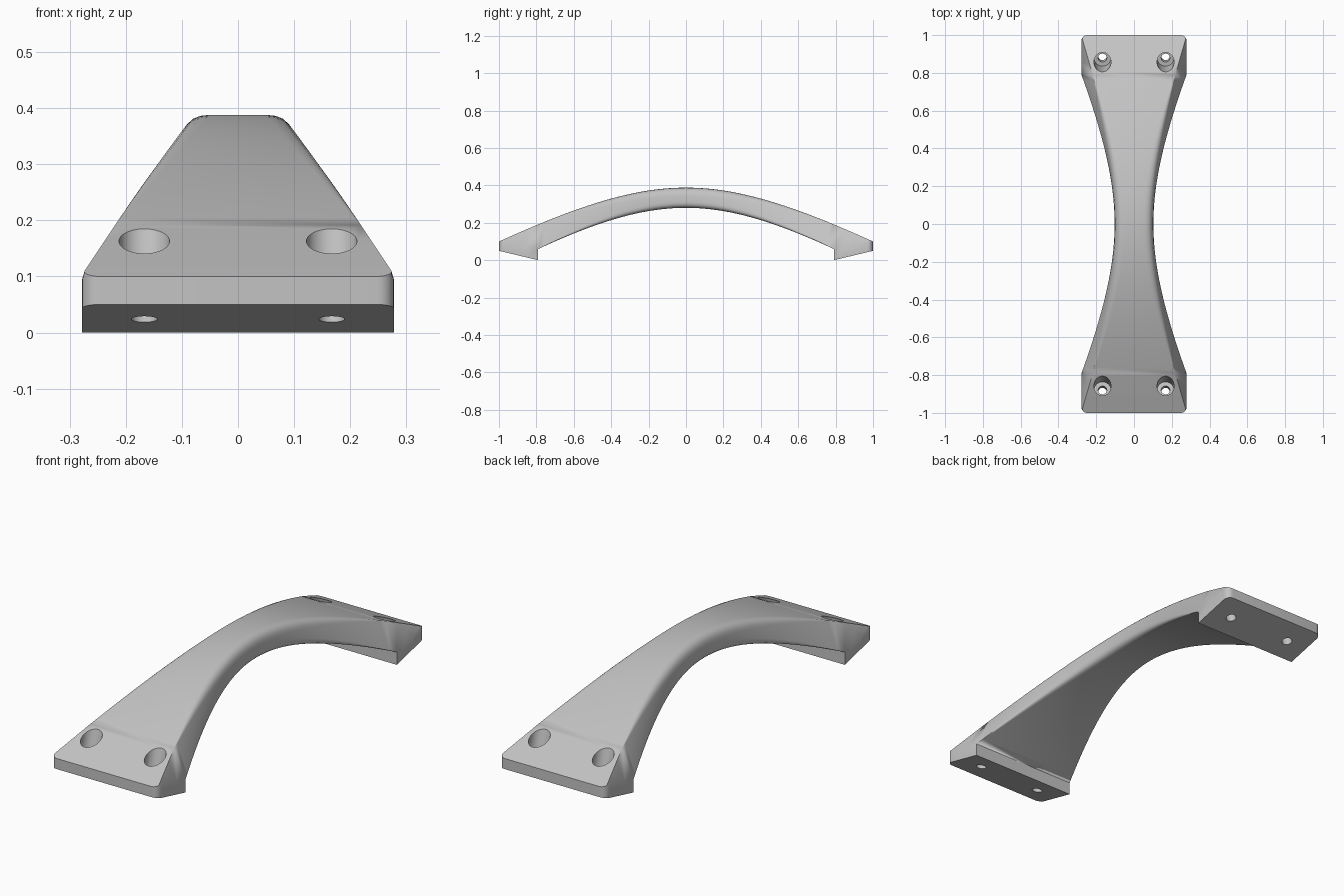
import bpy
import bmesh
from math import sqrt, sin, cos, pi, atan2
from mathutils import Matrix, Vector

cube = bpy.data.objects.get("Cube")
if cube:
    bpy.data.objects.remove(cube)

FOOT_Y = 0.79      # inner wall of each foot
FOOT_W = 0.278     # half width of the feet
FOOT_RISE = 0.05   # foot sole rises this much outwards
CORNER = 0.03      # rounding of the outer foot corners
STEPS = 6          # points in each rounded edge

grey = bpy.data.materials.new("plain_grey")
grey.use_nodes = True
colour = (0.55, 0.55, 0.55, 1)
grey.diffuse_color = colour
grey.node_tree.nodes["Principled BSDF"].inputs["Base Color"].default_value = colour


def bow(y, start, end, reach, soft):
    """Hyperbolic curve from start at y = 0 to end at y = reach."""
    rise = lambda v: sqrt(soft * soft + v * v) - soft
    return start + (end - start) * rise(y) / rise(reach)


def fillet(corner, before, after, radius):
    """Round a section corner with a quadratic curve."""
    c = Vector(corner)
    a = c + (Vector(before) - c).normalized() * radius
    b = c + (Vector(after) - c).normalized() * radius
    ts = [i / (STEPS - 1) for i in range(STEPS)]
    return [a * (1 - t) ** 2 + c * 2 * t * (1 - t) + b * t * t for t in ts]


def half_section(y, foot):
    """Right half of the cross-section, from underside to top."""
    y = abs(y)
    top = bow(y, 0.388, 0.1, 1, 0.7)
    if foot:
        f = (y - FOOT_Y) / (1 - FOOT_Y)
        d = max(0, y - (1 - CORNER))
        low_w = FOOT_W - CORNER + sqrt(max(0, CORNER ** 2 - d * d))
        low = 0.06 + 0.04 * f
    else:
        low_w = bow(y, 0.106, FOOT_W, FOOT_Y, 0.5)
        low = bow(y, 0.28, 0.06, FOOT_Y, 0.7)
    soft = max(0, 1 - (y / FOOT_Y) ** 2)
    top_w = min(0.28 - 0.667 * (top - 0.1) + 0.008 * soft, low_w)
    upper = fillet((top_w, top), (low_w, low), (0, top), 0.045 * soft)
    if foot:
        sole = Vector((low_w, FOOT_RISE * f))
        lower = [sole] * (STEPS - 1) + [Vector((low_w, low))]
    else:
        lower = fillet((low_w, low), (0, low), (top_w, top), 0.035 * soft)
    return lower + upper


def skin(bm, rings):
    """Join closed rings of points and cap both ends."""
    rows = [[bm.verts.new(p) for p in ring] for ring in rings]
    n = len(rows[0])
    for a, b in zip(rows, rows[1:]):
        for i in range(n):
            j = (i + 1) % n
            bm.faces.new((a[i], a[j], b[j], b[i]))
    bm.faces.new(rows[0])
    bm.faces.new(rows[-1])


def finish(bm, name):
    bmesh.ops.remove_doubles(bm, verts=bm.verts, dist=0.00005)
    bmesh.ops.recalc_face_normals(bm, faces=bm.faces)
    mesh = bpy.data.meshes.new(name)
    bm.to_mesh(mesh)
    bm.free()
    mesh.materials.append(grey)
    obj = bpy.data.objects.new(name, mesh)
    bpy.context.collection.objects.link(obj)
    return obj


# Arched grip with a wedge foot at each end
arch = [(FOOT_Y * i / 24, False) for i in range(25)]
feet = [(FOOT_Y, True), (0.85, True), (0.91, True)]
feet += [(1 - CORNER + CORNER * sin(pi / 2 * i / 6), True) for i in range(7)]
side = arch + feet
stations = [(-y, foot) for y, foot in reversed(side[1:])] + side
rings = []
for y, foot in stations:
    half = half_section(y, foot)
    rings.append([(p.x, y, p.y) for p in half] + [(-p.x, y, p.y) for p in reversed(half)])
bm = bmesh.new()
skin(bm, rings)
handle = finish(bm, "pull_handle")

# Stepped screw holes, square to the sloping soles
tilt = atan2(FOOT_RISE, 1 - FOOT_Y)
bore = [(0.023, -0.05), (0.023, 0.045), (0.045, 0.045), (0.045, 0.25)]
bm = bmesh.new()
for sx in (-1, 1):
    for sy in (-1, 1):
        place = Matrix.Translation((sx * 0.167, sy * 0.89, 0.024)) @ Matrix.Rotation(sy * tilt, 4, "X")
        circle = [2 * pi * i / 40 for i in range(40)]
        skin(bm, [[place @ Vector((r * cos(a), r * sin(a), h)) for a in circle] for r, h in bore])
cutter = finish(bm, "screw_hole_cutter")
cutter.hide_render = True

bpy.ops.object.select_all(action="DESELECT")
bpy.context.view_layer.objects.active = handle
handle.select_set(True)
cut = handle.modifiers.new("screw_holes", "BOOLEAN")
cut.operation = "DIFFERENCE"
cut.solver = "EXACT"
cut.object = cutter
bpy.ops.object.modifier_apply(modifier=cut.name)
bpy.data.objects.remove(cutter)
bpy.ops.object.shade_smooth_by_angle(angle=pi / 6)
